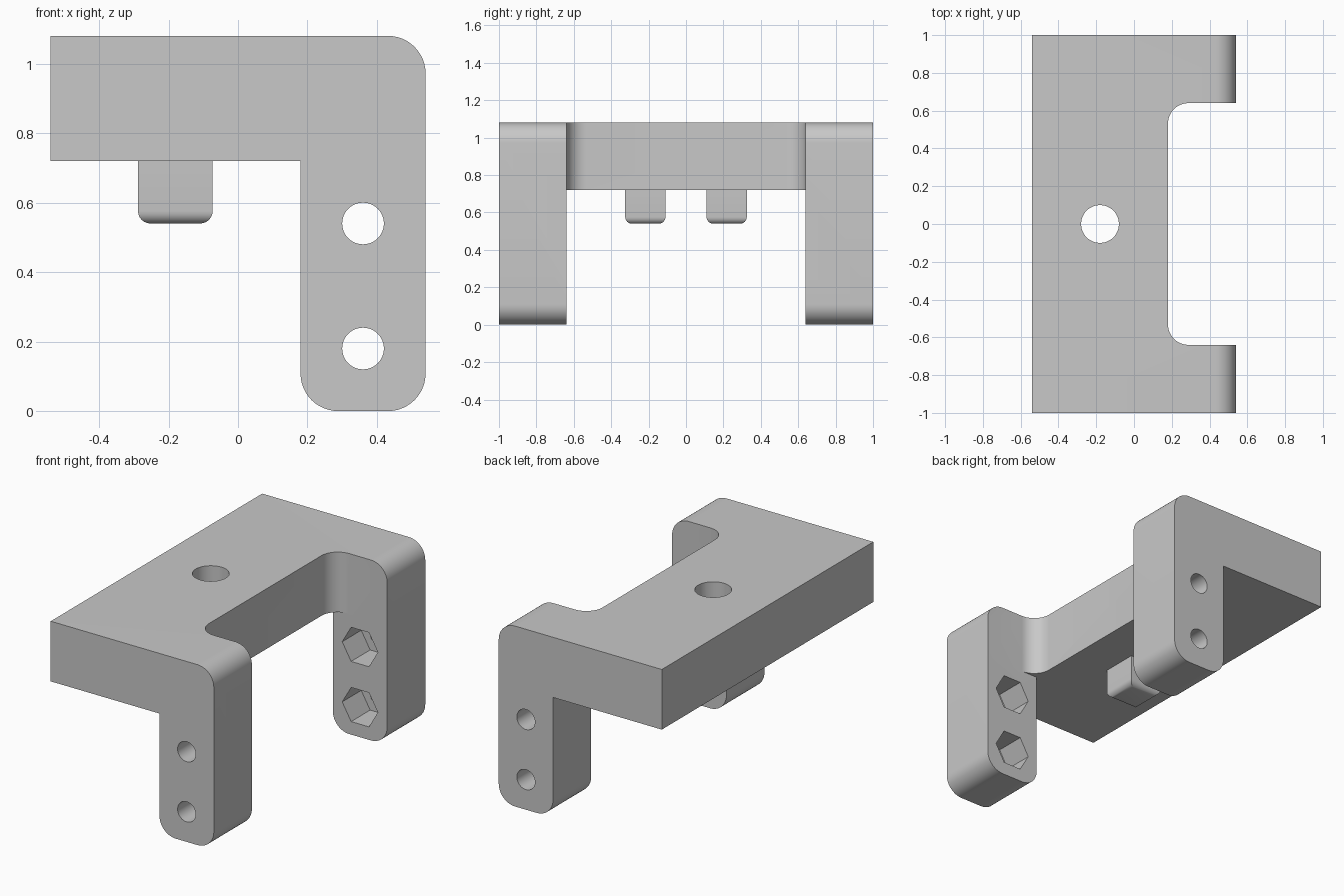
import bpy
import bmesh
from math import cos, sin, pi, radians
from mathutils import Vector

cube = bpy.data.objects.get("Cube")
if cube:
    bpy.data.objects.remove(cube, do_unlink=True)

HALF, WALL, HEIGHT, RADIUS = 0.54, 0.36, 1.08, 0.108
INNER = 1 - WALL            # inner face of each leg
EDGE = HALF - WALL          # front edge of the plate
UNDER = HEIGHT - WALL       # underside of the plate

grey = bpy.data.materials.new("plain grey")
grey.use_nodes = True
grey.diffuse_color = (0.58, 0.58, 0.58, 1)
grey.node_tree.nodes["Principled BSDF"].inputs["Base Color"].default_value = (0.58, 0.58, 0.58, 1)


def rounded(corners, steps=12):
    """Outline from (x, y, radius) corners, with arcs where the radius is not zero."""
    points = []
    for i, (x, y, r) in enumerate(corners):
        p = Vector((x, y))
        if not r:
            points.append(p)
            continue
        a = (Vector(corners[i - 1][:2]) - p).normalized()
        b = (Vector(corners[(i + 1) % len(corners)][:2]) - p).normalized()
        for k in range(steps + 1):
            t = k / steps * pi / 2
            points.append(p + a * r * (1 - sin(t)) + b * r * (1 - cos(t)))
    return points


def circle(x, y, r, sides=48):
    return [Vector((x + r * cos(2 * pi * k / sides), y + r * sin(2 * pi * k / sides)))
            for k in range(sides)]


def prism(name, outline, low, high, axis="Z"):
    """Extrude an outline along Z, or an (x, z) outline along Y."""
    def place(p, d):
        return (p.x, p.y, d) if axis == "Z" else (p.x, d, p.y)
    bm = bmesh.new()
    face = bm.faces.new([bm.verts.new(place(p, low)) for p in outline])
    new = bmesh.ops.extrude_face_region(bm, geom=[face])["geom"]
    shift = Vector(place(Vector((0, 0)), high - low))
    bmesh.ops.translate(bm, vec=shift, verts=[g for g in new if isinstance(g, bmesh.types.BMVert)])
    bmesh.ops.recalc_face_normals(bm, faces=bm.faces)
    mesh = bpy.data.meshes.new(name)
    bm.to_mesh(mesh)
    bm.free()
    obj = bpy.data.objects.new(name, mesh)
    bpy.context.collection.objects.link(obj)
    mesh.materials.append(grey)
    return obj


def activate(obj):
    bpy.ops.object.select_all(action="DESELECT")
    obj.select_set(True)
    bpy.context.view_layer.objects.active = obj


def cut(obj, cutter):
    activate(obj)
    mod = obj.modifiers.new("cut", "BOOLEAN")
    mod.operation = "DIFFERENCE"
    mod.solver = "EXACT"
    mod.object = cutter
    bpy.ops.object.modifier_apply(modifier=mod.name)
    bpy.data.objects.remove(cutter, do_unlink=True)


# Bracket: angled side profile across the full width
bracket = prism("bracket", rounded([
    (-HALF, UNDER, 0), (EDGE, UNDER, 0), (EDGE, 0, RADIUS),
    (HALF, 0, RADIUS), (HALF, HEIGHT, RADIUS), (-HALF, HEIGHT, 0)]), -1, 1, "Y")

# Opening between the legs, with rounded corners in the plate only
cut(bracket, prism("notch_cutter", rounded([
    (EDGE, -INNER, RADIUS), (1, -INNER, 0), (1, INNER, 0), (EDGE, INNER, RADIUS)]), -0.2, 1.3))
cut(bracket, prism("leg_gap_cutter", rounded([
    (0.1, -INNER, 0), (1, -INNER, 0), (1, INNER, 0), (0.1, INNER, 0)]), -0.2, UNDER))

# Hole through the plate
cut(bracket, prism("plate_hole_cutter", circle(-EDGE, 0, 0.1), 0.5, 1.3))

# Bolt holes through both legs, with hexagonal nut pockets on the inside
for z in (0.18, 0.54):
    cut(bracket, prism("bolt_cutter", circle(0.36, z, 0.06), -1.2, 1.2, "Y"))
    pocket = INNER + 0.18
    cut(bracket, prism("nut_cutter", circle(0.36, z, 0.118, 6), -pocket, pocket, "Y"))

# Locating pegs under the plate, rounded around the bottom
parts = [bracket]
for side, name in ((-1, "right_peg"), (1, "left_peg")):
    y0, y1 = sorted((side * 0.11, side * 0.325))
    peg = prism(name, rounded([(-0.288, y0, 0), (-0.073, y0, 0), (-0.073, y1, 0), (-0.288, y1, 0)]),
                0.54, UNDER + 0.02)
    bm = bmesh.new()
    bm.from_mesh(peg.data)
    bottom = [e for e in bm.edges if all(v.co.z < 0.55 for v in e.verts)]
    bmesh.ops.bevel(bm, geom=bottom, offset=0.036, segments=6, profile=0.5, affect="EDGES")
    bm.to_mesh(peg.data)
    bm.free()
    parts.append(peg)

for part in parts:
    activate(part)
    bpy.ops.object.shade_smooth_by_angle(angle=radians(30))
